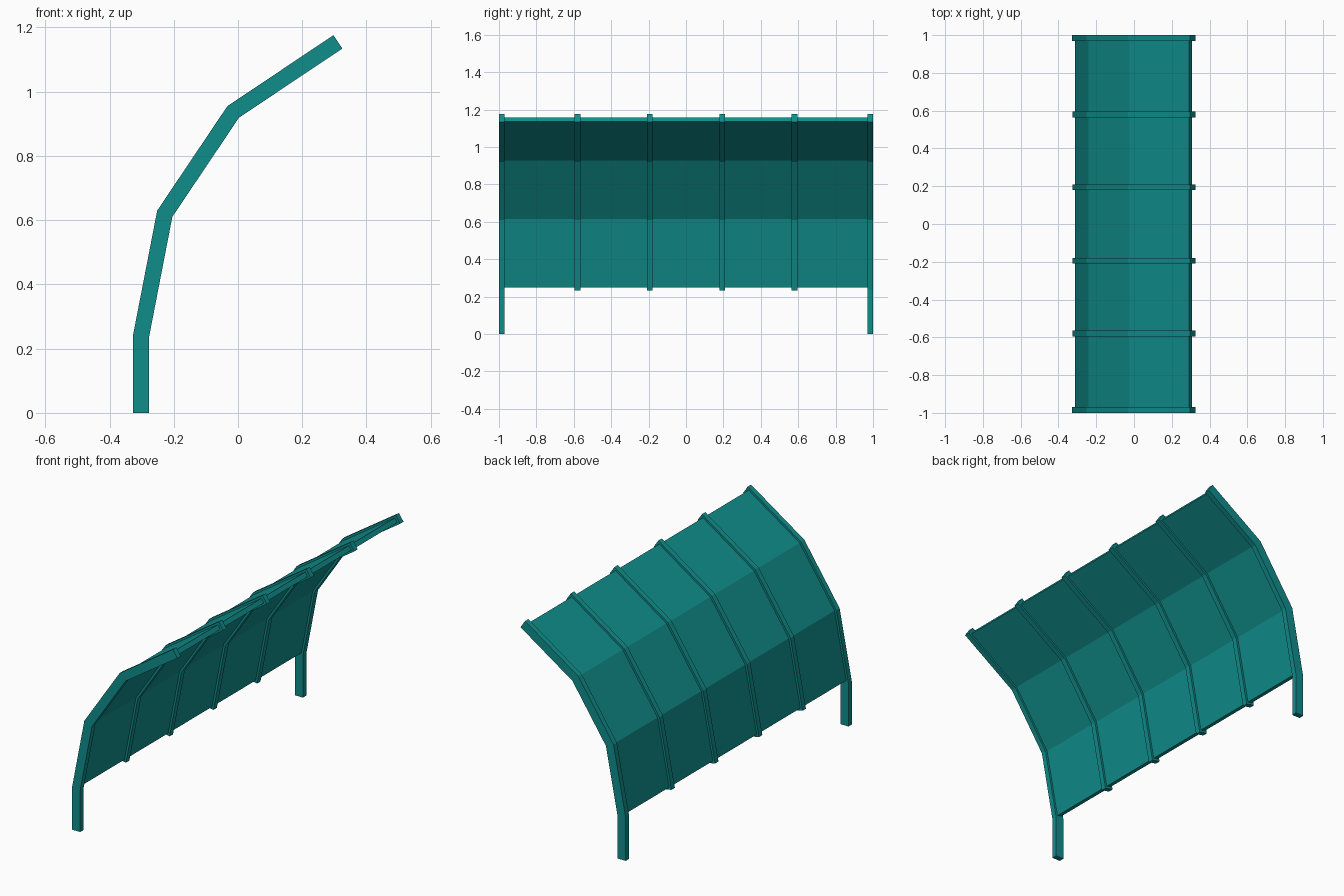
import bpy, bmesh
from mathutils import Vector

if "Cube" in bpy.data.objects:
    bpy.data.objects.remove(bpy.data.objects["Cube"])

teal = bpy.data.materials.new("teal")
teal.diffuse_color = (0.005, 0.27, 0.26, 1)
teal.use_nodes = True
teal.node_tree.nodes["Principled BSDF"].inputs["Base Color"].default_value = teal.diffuse_color

# Centre line of the bent canopy in x, z
FOOT = Vector((-0.302, 0.0))
BENDS = [Vector(p) for p in ((-0.302, 0.238), (-0.228, 0.62), (-0.015, 0.937), (0.311, 1.155))]


def strip(name, path, half, y0, y1):
    """Thicken a path with mitred corners and extrude it from y0 to y1."""
    dirs = [(b - a).normalized() for a, b in zip(path, path[1:])]
    norms = [Vector((-d.y, d.x)) for d in dirs]
    rings = []
    bm = bmesh.new()
    for i, p in enumerate(path):
        n0, n1 = norms[max(i - 1, 0)], norms[min(i, len(norms) - 1)]
        m = (n0 + n1).normalized()
        off = m * (half / m.dot(n0))
        a, b = p + off, p - off
        rings.append([bm.verts.new(v) for v in (
            (a.x, y0, a.y), (b.x, y0, b.y), (b.x, y1, b.y), (a.x, y1, a.y))])
    for r, s in zip(rings, rings[1:]):
        for k in range(4):
            j = (k + 1) % 4
            bm.faces.new((r[k], r[j], s[j], s[k]))
    bm.faces.new(rings[0])
    bm.faces.new(rings[-1])
    bmesh.ops.recalc_face_normals(bm, faces=bm.faces)
    mesh = bpy.data.meshes.new(name)
    bm.to_mesh(mesh)
    bm.free()
    mesh.materials.append(teal)
    ob = bpy.data.objects.new(name, mesh)
    bpy.context.collection.objects.link(ob)


# End frames with legs reaching the ground
for side, y in (("front", -0.985), ("back", 0.985)):
    strip(side + "_end_frame", [FOOT] + BENDS, 0.025, y - 0.015, y + 0.015)

# Intermediate ribs
for i, y in enumerate((-0.58, -0.194, 0.194, 0.58)):
    strip(f"rib_{i + 1}", BENDS, 0.025, y - 0.015, y + 0.015)

# Thin bent panel, slightly shorter than the ribs at both ends
panel = [p.copy() for p in BENDS]
panel[0] += (BENDS[1] - BENDS[0]).normalized() * 0.013
panel[-1] -= (BENDS[-1] - BENDS[-2]).normalized() * 0.015
strip("canopy_panel", panel, 0.0135, -0.975, 0.975)
